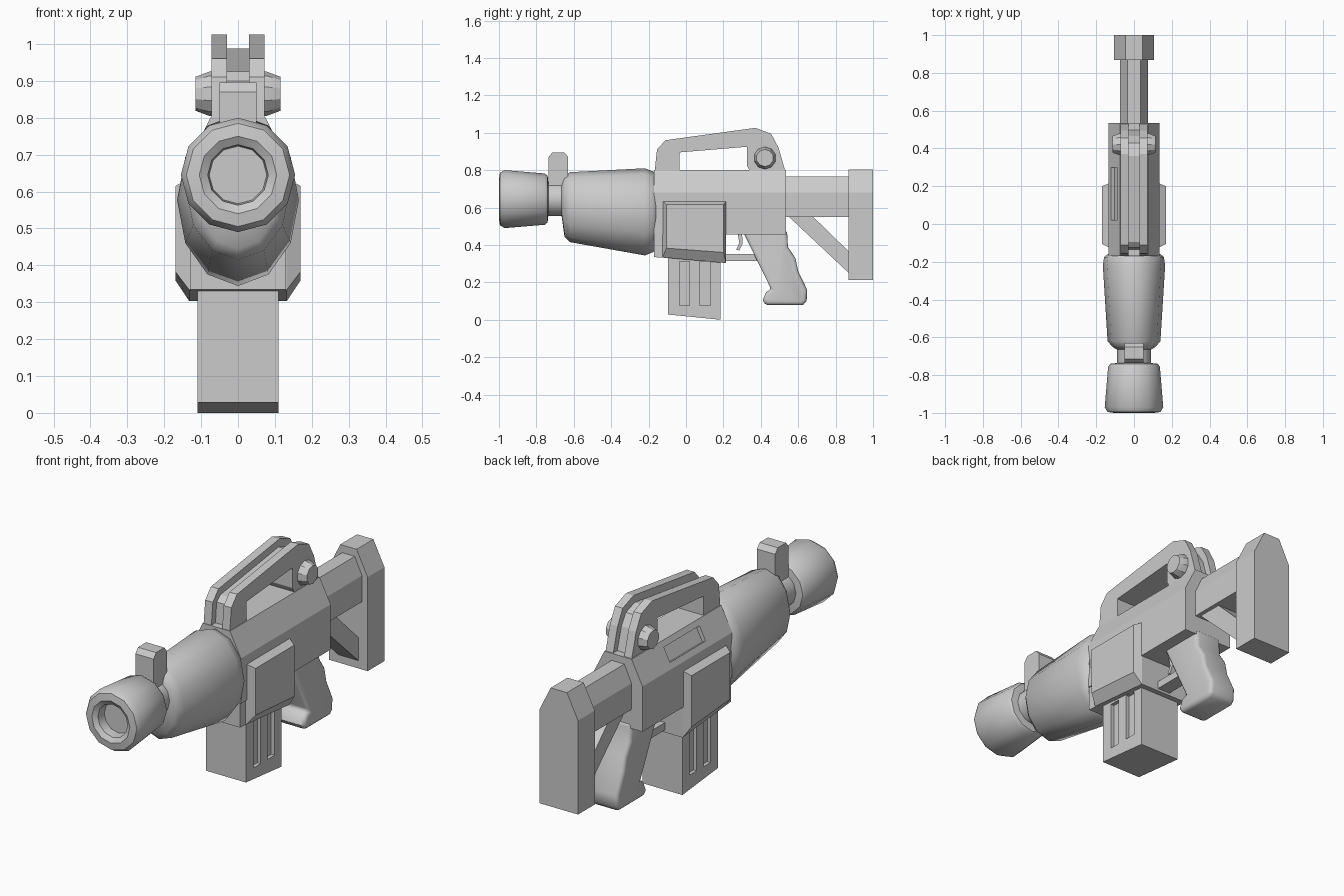
import bpy, bmesh, math
from mathutils import Matrix

if "Cube" in bpy.data.objects:
    bpy.data.objects.remove(bpy.data.objects["Cube"])


def finish(name, bm, smooth=None):
    bmesh.ops.recalc_face_normals(bm, faces=bm.faces)
    me = bpy.data.meshes.new(name)
    bm.to_mesh(me)
    bm.free()
    ob = bpy.data.objects.new(name, me)
    bpy.context.collection.objects.link(ob)
    if smooth:
        activate(ob)
        bpy.ops.object.shade_smooth_by_angle(angle=math.radians(smooth))
    return ob


def activate(ob):
    bpy.ops.object.select_all(action='DESELECT')
    ob.select_set(True)
    bpy.context.view_layer.objects.active = ob


def loft(name, rings, smooth=None):
    """Skin a list of equal-length point rings, capping both ends."""
    bm = bmesh.new()
    vs = [[bm.verts.new(p) for p in r] for r in rings]
    n = len(rings[0])
    for a, b in zip(vs, vs[1:]):
        for i in range(n):
            j = (i + 1) % n
            bm.faces.new((a[i], a[j], b[j], b[i]))
    bm.faces.new(vs[0])
    bm.faces.new(vs[-1])
    return finish(name, bm, smooth)


def side(name, pts, x0, x1):
    """Side profile (y, z) extruded across x."""
    return loft(name, [[(x, y, z) for y, z in pts] for x in (x0, x1)])


def section(name, half, y0, y1):
    """Right half of a cross-section (x, z), mirrored and extruded along y."""
    pts = half + [(-x, z) for x, z in reversed(half)]
    return loft(name, [[(x, y, z) for x, z in pts] for y in (y0, y1)])


def turned(name, rings, n=12, smooth=40):
    """Rings given as (y, centre z, radius x, radius z)."""
    return loft(name, [[(rx * math.sin(2 * math.pi * i / n), y,
                         zc + rz * math.cos(2 * math.pi * i / n))
                        for i in range(n)] for y, zc, rx, rz in rings], smooth)


def box(name, loc, size, tilt=0):
    bm = bmesh.new()
    m = Matrix.Translation(loc) @ Matrix.Rotation(tilt, 4, 'Y') @ Matrix.Diagonal((*size, 1))
    bmesh.ops.create_cube(bm, size=1, matrix=m)
    return finish(name, bm)


def cut(ob, cutter):
    cutter.hide_render = True
    mod = ob.modifiers.new("cut", 'BOOLEAN')
    mod.operation = 'DIFFERENCE'
    mod.solver = 'EXACT'
    mod.object = cutter
    activate(ob)
    bpy.ops.object.modifier_apply(modifier=mod.name)
    bpy.data.objects.remove(cutter)


# Muzzle with rounded rim and recessed bore, then the neck
MZ = 0.645
turned("muzzle", [(y, MZ, r, r) for y, r in (
    (-0.94, 0.078), (-0.985, 0.082), (-1.0, 0.105), (-0.995, 0.14),
    (-0.97, 0.155), (-0.755, 0.137), (-0.74, 0.125), (-0.735, 0.08))])
turned("barrel_neck", [(-0.76, MZ, 0.09, 0.09), (-0.64, MZ, 0.09, 0.09)])

# Tapered oval handguard
turned("handguard", [(-0.665, MZ, 0.09, 0.09), (-0.65, 0.61, 0.115, 0.165),
                     (-0.62, 0.602, 0.14, 0.187), (-0.22, 0.577, 0.165, 0.233),
                     (-0.175, 0.577, 0.158, 0.215), (-0.16, 0.577, 0.14, 0.2)])

# Front sight post
side("front_sight", [(-0.735, 0.71), (-0.735, 0.87), (-0.715, 0.895), (-0.65, 0.895),
                     (-0.63, 0.87), (-0.63, 0.71)], -0.05, 0.05)

# Receiver: chamfered top, deeper front, slot on the left chamfer
receiver = section("receiver", [(0.075, 0.80), (0.135, 0.68), (0.135, 0.455)], -0.17, 0.535)
cut(receiver, box("slot_cutter", (-0.105, 0.16, 0.74), (0.04, 0.28, 0.075), math.atan(0.5)))
side("lower_receiver", [(-0.17, 0.50), (-0.17, 0.335), (0.215, 0.31), (0.215, 0.50)],
     -0.13, 0.13)

# Magazine well with bevelled side faces
outer = [(-0.125, 0.635), (-0.125, 0.333), (0.215, 0.303), (0.215, 0.635)]
inner = [(-0.105, 0.615), (-0.105, 0.383), (0.20, 0.36), (0.20, 0.615)]
loft("magazine_well", [[(x, y, z) for y, z in p] for x, p in (
    (-0.17, inner), (-0.132, outer), (0.132, outer), (0.17, inner))])

# Magazine with two grooves per side
mag = side("magazine", [(-0.095, 0.36), (-0.095, 0.028), (0.185, 0.0), (0.185, 0.36)],
           -0.11, 0.11)
for y in (-0.008, 0.102):
    for s in (-1, 1):
        cut(mag, box("groove_cutter", (s * 0.11, y, 0.195), (0.036, 0.056, 0.235)))

# Carry handle: two cheeks and a lowered centre web forming the sight groove
opening = [(0.345, 0.79), (0.325, 0.825), (0.325, 0.925), (-0.035, 0.895), (-0.035, 0.79)]
cheek = [(-0.168, 0.79), (-0.155, 0.91), (-0.11, 0.96), (0.37, 1.026), (0.455, 0.995),
         (0.495, 0.92), (0.532, 0.79)]
web = [(-0.135, 0.79), (-0.125, 0.90), (-0.095, 0.925), (0.36, 0.988), (0.43, 0.965),
       (0.465, 0.91), (0.50, 0.79)]
side("handle_web", web + opening, -0.03, 0.03)
for s, tag in ((-1, "left"), (1, "right")):
    side("handle_cheek_" + tag, cheek + opening, s * 0.03, s * 0.072)
    # Sight adjustment knob
    loft("sight_knob_" + tag, [[(s * x, 0.422 + r * math.cos(math.tau * (i + .5) / 10),
                                 0.865 + r * math.sin(math.tau * (i + .5) / 10))
                                for i in range(10)]
                               for x, r in ((0.06, 0.06), (0.078, 0.06), (0.115, 0.046))], 30)

# Stock: tube, butt plate, diagonal strut
section("stock_tube", [(0.035, 0.765), (0.075, 0.68), (0.075, 0.55)], 0.52, 0.88)
section("butt", [(0.045, 0.803), (0.106, 0.68), (0.106, 0.213)], 0.868, 1.0)
side("stock_strut", [(0.54, 0.56), (0.87, 0.25), (0.88, 0.25), (0.88, 0.355),
                     (0.87, 0.365), (0.67, 0.56)], -0.055, 0.055)

# Pistol grip with rounded edges
grip = side("grip", [(0.30, 0.48), (0.54, 0.48), (0.545, 0.39), (0.585, 0.33), (0.60, 0.26),
                     (0.648, 0.16), (0.645, 0.10), (0.625, 0.078), (0.425, 0.078),
                     (0.41, 0.105), (0.43, 0.15), (0.457, 0.16)], -0.075, 0.075)
bev = grip.modifiers.new("round", 'BEVEL')
bev.width, bev.segments, bev.limit_method = 0.03, 3, 'ANGLE'
bev.angle_limit = math.radians(60)
activate(grip)
bpy.ops.object.modifier_apply(modifier=bev.name)
bpy.ops.object.shade_smooth_by_angle(angle=math.radians(50))

# Trigger and guard bar
side("trigger", [(0.275, 0.47), (0.285, 0.41), (0.268, 0.375), (0.285, 0.37),
                 (0.302, 0.405), (0.30, 0.47)], -0.02, 0.02)
side("trigger_guard", [(0.20, 0.352), (0.20, 0.315), (0.385, 0.315), (0.37, 0.352)],
     -0.035, 0.035)
